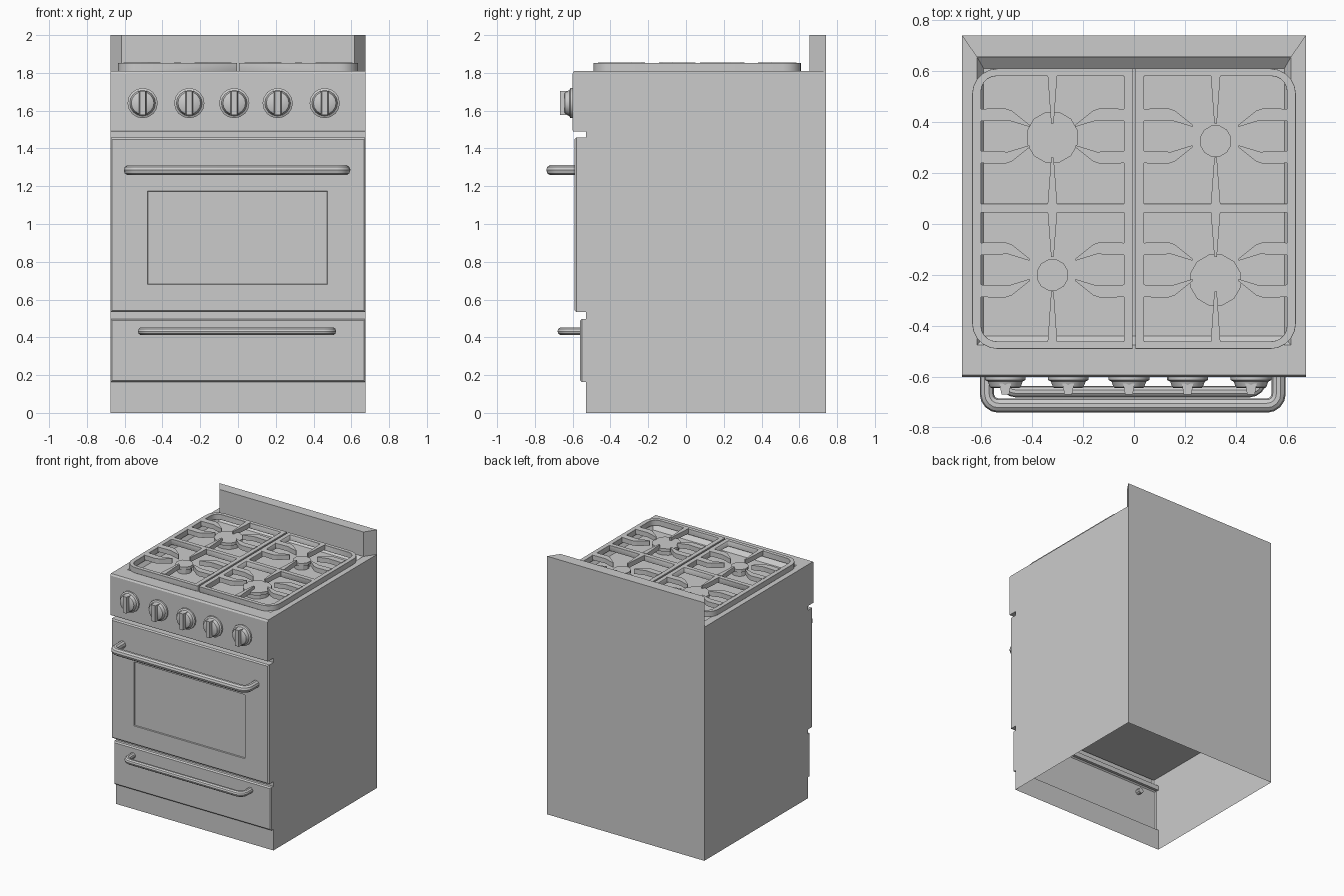
import bpy, bmesh, math
from mathutils import Vector

if "Cube" in bpy.data.objects:
    bpy.data.objects.remove(bpy.data.objects["Cube"])


def finish(name, bm, normals=True, smooth=False):
    if normals:
        bmesh.ops.recalc_face_normals(bm, faces=bm.faces)
    me = bpy.data.meshes.new(name)
    bm.to_mesh(me)
    bm.free()
    ob = bpy.data.objects.new(name, me)
    bpy.context.collection.objects.link(ob)
    if smooth:
        smooth_shade(ob)
    return ob


def smooth_shade(ob):
    bpy.ops.object.select_all(action='DESELECT')
    ob.select_set(True)
    bpy.context.view_layer.objects.active = ob
    bpy.ops.object.shade_smooth_by_angle(angle=math.radians(35))


def prism(bm, pts, z0, z1):
    """Vertical prism from a plan outline."""
    lo = [bm.verts.new((x, y, z0)) for x, y in pts]
    hi = [bm.verts.new((x, y, z1)) for x, y in pts]
    bm.faces.new(lo)
    bm.faces.new(hi)
    for i in range(len(pts)):
        j = (i + 1) % len(pts)
        bm.faces.new((lo[i], lo[j], hi[j], hi[i]))


def fillet(pts, radii, n=5, closed=True):
    """Round the right-angled corners of a path."""
    pts = [Vector(p) for p in pts]
    out = []
    for i, p in enumerate(pts):
        r = radii[i]
        if r == 0 or (not closed and i in (0, len(pts) - 1)):
            out.append(p)
            continue
        u = (pts[i - 1] - p).normalized() * r
        w = (pts[(i + 1) % len(pts)] - p).normalized() * r
        for k in range(n + 1):
            t = math.pi / 2 * k / n
            out.append(p + u + w - w * math.cos(t) - u * math.sin(t))
    return out


def curve_mesh(name, paths, cyclic, **settings):
    cu = bpy.data.curves.new(name, 'CURVE')
    for key, val in settings.items():
        setattr(cu, key, val)
    for path in paths:
        sp = cu.splines.new('POLY')
        sp.points.add(len(path) - 1)
        for q, p in zip(sp.points, path):
            q.co = (*p, 1)
        sp.use_cyclic_u = cyclic
    ob = bpy.data.objects.new(name, cu)
    bpy.context.collection.objects.link(ob)
    bpy.ops.object.select_all(action='DESELECT')
    ob.select_set(True)
    bpy.context.view_layer.objects.active = ob
    bpy.ops.object.convert(target='MESH')
    return bpy.context.view_layer.objects.active


def recess(bm, face, axis, outer, inner, level):
    """Sink a rectangular recess; rectangles are (x0, x1, b0, b1), b along axis."""
    for rect, lev in ((outer, None), (inner, level)):
        mid = face.calc_center_median()
        bmesh.ops.inset_region(bm, faces=[face], thickness=0.002)
        for v in face.verts:
            v.co.x = rect[0] if v.co.x < mid.x else rect[1]
            v.co[axis] = rect[2] if v.co[axis] < mid[axis] else rect[3]
            if lev is not None:
                v.co[3 - axis] = lev


# Body shell: side profile (y, z) swept across the width, open underneath
W = 0.675
profile = [(-.53, 0), (-.53, .163), (-.56, .163), (-.56, .497), (-.53, .497), (-.53, .533),
           (-.59, .533), (-.59, 1.457), (-.53, 1.457), (-.53, 1.49), (-.597, 1.49),
           (-.6, 1.495), (-.6, 1.797), (-.592, 1.81), (.74, 1.81), (.74, 0)]
bm = bmesh.new()
L = [bm.verts.new((-W, y, z)) for y, z in profile]
R = [bm.verts.new((W, y, z)) for y, z in profile]
for i in range(len(profile) - 1):
    bm.faces.new((L[i], R[i], R[i + 1], L[i + 1]))
bm.faces.new(L)
bm.faces.new(list(reversed(R)))
bmesh.ops.recalc_face_normals(bm, faces=bm.faces)
# chamfer the door and drawer fronts
for y in (-.59, -.56):
    edges = [e for e in bm.edges if all(abs(v.co.y - y) < 1e-4 for v in e.verts)]
    bmesh.ops.bevel(bm, geom=edges, offset=.009, segments=1, affect='EDGES')
# oven window and sunken hob pan
door = max((f for f in bm.faces if all(abs(v.co.y + .59) < 1e-4 for v in f.verts)),
           key=lambda f: f.calc_area())
recess(bm, door, 2, (-.48, .475, .68, 1.175), (-.477, .472, .683, 1.172), -.582)
top = max((f for f in bm.faces if all(abs(v.co.z - 1.81) < 1e-4 for v in f.verts)),
          key=lambda f: f.calc_area())
bmesh.ops.inset_region(bm, faces=[top], thickness=0.002)
for rect, z in (((.615, -.475, .654), 1.81), ((.59, -.44, .61), 1.775)):
    bmesh.ops.inset_region(bm, faces=[top], thickness=0.002)
    for v in top.verts:
        v.co = (math.copysign(rect[0], v.co.x), rect[1] if v.co.y < 0 else rect[2], z)
finish("body_shell", bm, normals=False)

# Oven floor, seen from below
bm = bmesh.new()
bm.faces.new([bm.verts.new(p) for p in
              ((-.674, .739, .6), (.674, .739, .6), (.674, -.58, .6), (-.674, -.58, .6))])
finish("oven_floor", bm, normals=False)

# Backsplash with slanted ends
bm = bmesh.new()
prism(bm, [(-W, .74), (-.617, .655), (.617, .655), (W, .74)], 1.81, 2.0)
finish("backsplash", bm)

# Bar handles
for name, x0, x1, y0, y1, z, r in (("door_handle", -.577, .567, -.58, -.712, 1.285, .028),
                                   ("drawer_handle", -.508, .498, -.525, -.658, .432, .022)):
    path = fillet([(x0, y0, z), (x0, y1, z), (x1, y1, z), (x1, y0, z)],
                  [0, .045, .045, 0], 4, closed=False)
    ob = curve_mesh(name, [path], False, dimensions='3D', bevel_depth=r,
                    bevel_resolution=3, use_fill_caps=True)
    smooth_shade(ob)

# Control knobs: turned base plus grip bar
for i, x in enumerate((-.505, -.258, -.02, .21, .459)):
    bm = bmesh.new()
    n, rings = 16, []
    for r, y in ((.08, -.598), (.08, -.612), (.068, -.618), (.06, -.64), (.054, -.644)):
        rings.append([bm.verts.new((x + r * math.cos(2 * math.pi * k / n), y,
                                    1.64 + r * math.sin(2 * math.pi * k / n)))
                      for k in range(n)])
    for a, b in zip(rings, rings[1:]):
        for k in range(n):
            bm.faces.new((a[k], a[(k + 1) % n], b[(k + 1) % n], b[k]))
    bm.faces.new(rings[-1])
    prism(bm, [(x - .023, -.625), (x - .015, -.668), (x + .015, -.668), (x + .023, -.625)],
          1.577, 1.703)
    finish(f"knob_{i + 1}", bm, smooth=True)

# Burners: wide base and cap
for name, x, y, r in (("burner_back_left", -.32, .34, .103), ("burner_back_right", .32, .325, .063),
                      ("burner_front_left", -.32, -.2, .063), ("burner_front_right", .32, -.22, .103)):
    bm = bmesh.new()
    for rad, z0, z1 in ((r * .85, 1.773, 1.81), (r, 1.81, 1.832)):
        prism(bm, [(x + rad * math.cos(math.pi * (k + .5) / 6),
                    y + rad * math.sin(math.pi * (k + .5) / 6)) for k in range(12)], z0, z1)
    finish(name, bm)


def both_sides(ob):
    m = ob.modifiers.new("Mirror", 'MIRROR')
    m.use_clip = False
    m.use_mirror_merge = False


# Grate frames: outline with two openings, mirrored to the right
def rect(x0, x1, y0, y1, radii):
    return fillet([(x0, y0, 0), (x1, y0, 0), (x1, y1, 0), (x0, y1, 0)], radii)


frame = curve_mesh("grate_frames", [rect(-.635, -.006, -.49, .61, [.1, 0, 0, .1]),
                                    rect(-.6, -.04, .08, .58, [0, 0, 0, .06]),
                                    rect(-.6, -.04, -.46, .045, [.06, 0, 0, 0])],
                   True, dimensions='2D', fill_mode='BOTH', extrude=.021)
frame.location.z = 1.831
bm = bmesh.new()
bm.from_mesh(frame.data)
bmesh.ops.remove_doubles(bm, verts=bm.verts, dist=1e-4)
bmesh.ops.recalc_face_normals(bm, faces=bm.faces)
bm.to_mesh(frame.data)
bm.free()
bev = frame.modifiers.new("Bevel", 'BEVEL')
bev.width, bev.segments = .006, 1
both_sides(frame)

# Grate fingers reaching toward each burner
bm = bmesh.new()
cx, z0, z1 = -.32, 1.818, 1.855
for cy, up, down in ((.345, .24, .27), (-.18, .23, .285)):
    for s, root, tip in ((1, up, .05), (-1, down, .085)):
        prism(bm, [(cx - .019, cy + s * root), (cx + .019, cy + s * root),
                   (cx + .005, cy + s * tip), (cx - .005, cy + s * tip)], z0, z1)
    for sx in (-1, 1):
        for sy in (-1, 1):
            prism(bm, [(cx + sx * a, cy + sy * b) for a, b in
                       ((.285, .106), (.19, .11), (.16, .1), (.09, .044), (.09, .036),
                        (.175, .062), (.285, .058))], z0, z1)
both_sides(finish("grate_fingers", bm))
